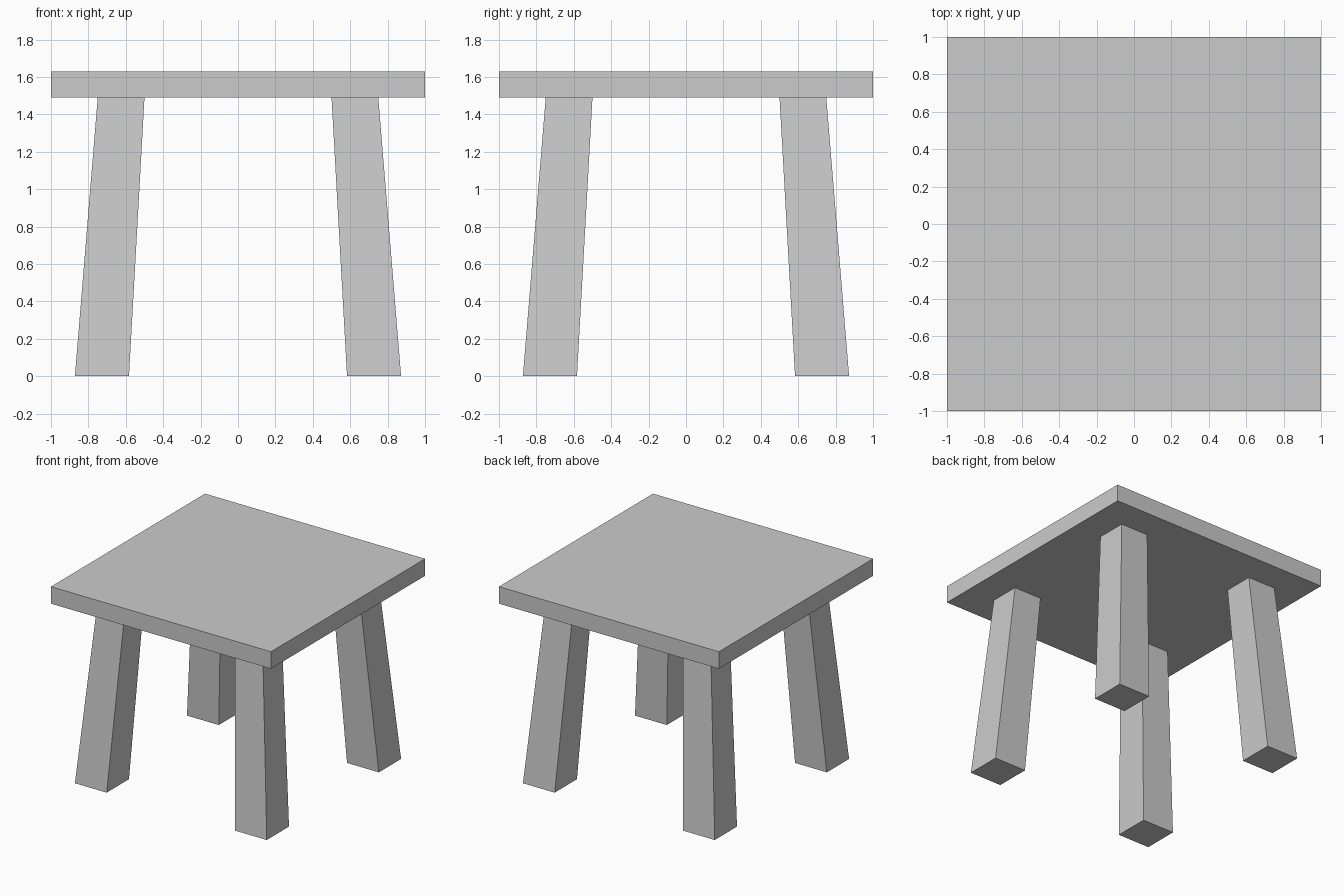
import bpy
import bmesh

if "Cube" in bpy.data.objects:
    bpy.data.objects.remove(bpy.data.objects["Cube"])

TOP_Z, SEAT_Z = 1.63, 1.49


def tapered_box(name, low, high, z0, z1):
    """Box with square ends; low and high are the (min, max) x and y spans."""
    bm = bmesh.new()
    bmesh.ops.create_cube(bm, size=1)
    for v in bm.verts:
        span, z = (high, z1) if v.co.z > 0 else (low, z0)
        v.co = (span[v.co.x > 0], span[v.co.y > 0], z)
    mesh = bpy.data.meshes.new(name)
    bm.to_mesh(mesh)
    bm.free()
    obj = bpy.data.objects.new(name, mesh)
    bpy.context.collection.objects.link(obj)
    return obj


# Square slab top
tapered_box("table_top", (-1, 1), (-1, 1), SEAT_Z, TOP_Z)

# One splayed leg, mirrored to all four corners
legs = tapered_box("legs", (0.583, 0.872), (0.50, 0.75), 0, SEAT_Z)
mirror = legs.modifiers.new("four_corners", 'MIRROR')
mirror.use_axis = (True, True, False)
mirror.use_mirror_merge = False
